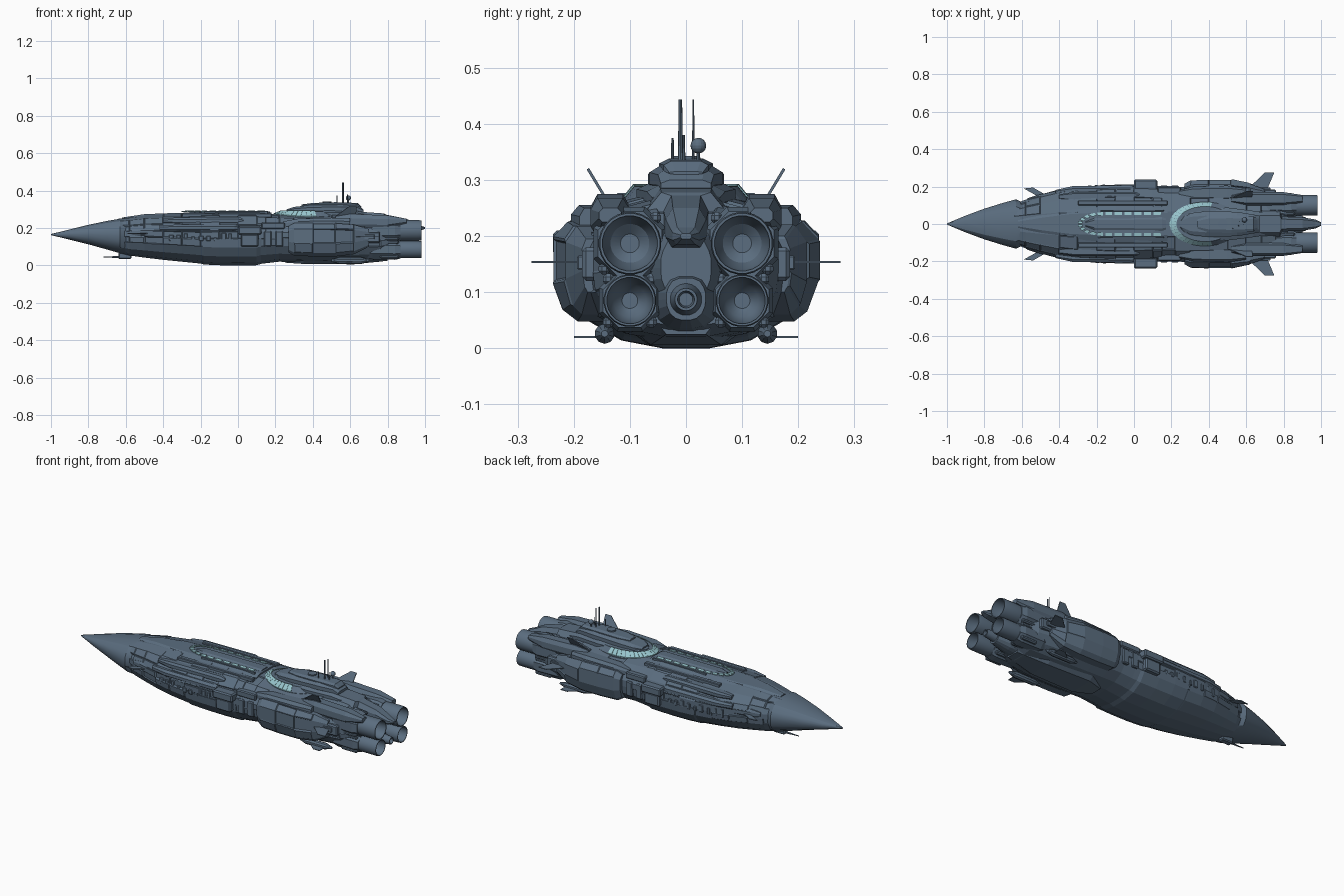
import bpy, bmesh, math, random
from mathutils import Vector, Matrix

random.seed(4)
if "Cube" in bpy.data.objects:
    bpy.data.objects.remove(bpy.data.objects["Cube"])


def material(name, rgb):
    m = bpy.data.materials.new(name)
    m.use_nodes = True
    m.diffuse_color = (*rgb, 1)
    m.node_tree.nodes["Principled BSDF"].inputs["Base Color"].default_value = (*rgb, 1)
    return m


STEEL = material("slate steel", (0.105, 0.155, 0.215))
GLASS = material("pale cyan windows", (0.31, 0.56, 0.61))


def finish(name, bm, mat=STEEL, smooth=False):
    bmesh.ops.recalc_face_normals(bm, faces=bm.faces)
    me = bpy.data.meshes.new(name)
    bm.to_mesh(me)
    bm.free()
    me.materials.append(mat)
    ob = bpy.data.objects.new(name, me)
    bpy.context.collection.objects.link(ob)
    if smooth:
        bpy.ops.object.select_all(action='DESELECT')
        ob.select_set(True)
        bpy.context.view_layer.objects.active = ob
        bpy.ops.object.shade_smooth_by_angle(angle=math.radians(28))
    return ob


def skin(bm, rings):
    """Bridge a list of closed point rings and cap both ends."""
    vs = [[bm.verts.new(p) for p in r] for r in rings]
    n = len(vs[0])
    for a, b in zip(vs, vs[1:]):
        for i in range(n):
            bm.faces.new((a[i], a[(i + 1) % n], b[(i + 1) % n], b[i]))
    bm.faces.new(vs[0][::-1])
    bm.faces.new(vs[-1])


# half sections, bottom to top: (share of half width, share of height)
ROUND = [(.2, 0), (.55, .05), (.82, .17), (.97, .34), (1, .5), (1, .64), (.9, .78), (.7, .93), (.34, 1)]
BLOCK = [(.7, 0), (1, .25), (1, .7), (.65, 1)]
SPONSON = [(.35, 0), (.7, .1), (1, .4), (1, .82), (.55, 1)]


def loft(name, stations, half, y=0, panels=0, smooth=False):
    """Stations are (x, half width, bottom, top)."""
    bm = bmesh.new()
    full = half + [(-u, v) for u, v in reversed(half)]
    skin(bm, [[(x, y + u * w, lo + v * (hi - lo)) for u, v in full] for x, w, lo, hi in stations])
    bmesh.ops.recalc_face_normals(bm, faces=bm.faces)
    if panels:
        side = [f for f in bm.faces if abs(f.normal.x) < .5 and f.normal.z > -.35 and f.calc_area() > .001]
        for f in side:
            if random.random() < panels:
                bmesh.ops.inset_individual(bm, faces=[f], thickness=.005,
                                           depth=random.choice((-.005, .003, .004)))
    return finish(name, bm, STEEL, smooth)


def box(name, x, y, z, bevel=.15):
    """Chamfered box from (min, max) ranges."""
    bm = bmesh.new()
    bmesh.ops.create_cube(bm, size=1)
    size = [b - a for a, b in (x, y, z)]
    mid = [(a + b) / 2 for a, b in (x, y, z)]
    for v in bm.verts:
        v.co = Vector(v.co[i] * size[i] + mid[i] for i in range(3))
    bmesh.ops.bevel(bm, geom=list(bm.edges), offset=bevel * min(size), segments=1, affect='EDGES')
    return finish(name, bm)


def both(s, a, b):
    return (a, b) if s > 0 else (-b, -a)


def lathe(name, profile, y, z, n=24):
    """Spin (x, radius) points around a fore-aft axis."""
    bm = bmesh.new()
    skin(bm, [[(x, y + r * math.cos(2 * math.pi * (i + .5) / n), z + r * math.sin(2 * math.pi * (i + .5) / n))
               for i in range(n)] for x, r in profile])
    return finish(name, bm, STEEL, n > 8)


def fin(name, corners, thick):
    """Plate from four corners, thickened along its normal."""
    pts = [Vector(c) for c in corners]
    nrm = (pts[1] - pts[0]).cross(pts[2] - pts[0]).normalized() * thick / 2
    bm = bmesh.new()
    skin(bm, [[p - nrm for p in pts], [p + nrm for p in pts]])
    return finish(name, bm)


def rod(name, x, y, z0, z1, r):
    bm = bmesh.new()
    bmesh.ops.create_cone(bm, segments=8, radius1=r, radius2=r * .7, depth=z1 - z0, cap_ends=True,
                          matrix=Matrix.Translation((x, y, (z0 + z1) / 2)))
    return finish(name, bm)


def glazing(name, outer, inner, gap):
    """Thin panes spanning two matching paths, with a gap between panes."""
    bm = bmesh.new()
    up = Vector((0, 0, .004))
    for a, b, c, d in zip(outer, outer[1:], inner[1:], inner):
        ring = [a.lerp(b, gap), b.lerp(a, gap), c.lerp(d, gap), d.lerp(c, gap)]
        skin(bm, [ring, [v + up for v in ring]])
    return finish(name, bm, GLASS)


# Main hull, nose and belly
loft("nose_cone", [(-1, .003, .162, .168), (-.9, .045, .138, .192), (-.8, .082, .113, .217), (-.7, .113, .085, .238),
                   (-.63, .132, .065, .25), (-.59, .112, .056, .253)], ROUND, smooth=True)
loft("main_hull", [(-.64, .108, .07, .248), (-.58, .13, .053, .255), (-.5, .154, .042, .266), (-.4, .181, .03, .272),
                   (-.3, .197, .02, .274), (-.2, .203, .01, .276), (-.1, .206, .006, .28), (0, .206, .005, .28),
                   (.1, .203, .006, .28), (.15, .2, .012, .276), (.22, .198, .02, .272), (.3, .2, .018, .27),
                   (.4, .2, .016, .27), (.5, .198, .014, .27), (.6, .19, .013, .266), (.68, .178, .016, .262),
                   (.76, .165, .02, .255), (.82, .14, .04, .24)], ROUND, panels=.45)
loft("midship_belly_band", [(-.2, .202, .011, .28), (-.185, .207, .005, .28), (-.1, .21, .001, .28), (0, .21, 0, .28),
                            (.1, .207, .001, .28), (.125, .2, .009, .28)], ROUND[:5])
loft("belly_tail_plate", [(.25, .05, .015, .1), (.35, .1, .008, .1), (.62, .09, .006, .1), (.8, .05, .025, .1)], BLOCK)

# Dorsal deck with its long oval row of windows
loft("dorsal_ramp", [(-.62, .02, .24, .256), (-.5, .05, .24, .274), (-.35, .08, .24, .28), (-.1, .1, .24, .287),
                     (.1, .1, .24, .288), (.18, .09, .24, .282)], BLOCK)


def gallery_path(half, nose, z):
    arc = [Vector((-.16 + nose * math.cos(t), half * math.sin(t), z))
           for t in (math.pi * (.5 + i / 10) for i in range(11))]
    run = [Vector((.15 - .052 * i, half, z)) for i in range(6)]
    return run + arc + [Vector((p.x, -p.y, z)) for p in reversed(run)]


glazing("gallery_windows", gallery_path(.064, .142, .2865), gallery_path(.047, .118, .289), .13)
loft("gallery_roof", [(-.26, .012, .27, .288), (-.21, .032, .27, .292), (.15, .037, .27, .292), (.17, .03, .27, .288)],
     BLOCK)
for s in (1, -1):
    box("gallery_rail", (-.18, .16), both(s, .068, .076), (.27, .29))
    box("deck_strip", (-.3, .18), both(s, .1, .125), (.255, .277))

# Curved bridge front: sloping collar and glass
def bridge_oval(a, b, drop, z, turns):
    return [Vector((.38 + a * math.cos(t), b * math.sin(t), z - drop * math.sin(t) ** 2)) for t in turns]


sweep = [math.radians(78 + 204 * i / 24) for i in range(25)]
circle = [math.tau * i / 32 for i in range(32)]
glazing("bridge_glass", bridge_oval(.19, .118, .014, .274, sweep), bridge_oval(.153, .094, 0, .289, sweep), .03)
collar = bmesh.new()
skin(collar, [bridge_oval(.19, .118, .014, .24, circle), bridge_oval(.19, .118, .014, .273, circle),
              bridge_oval(.153, .094, 0, .288, circle)])
finish("bridge_collar", collar)

# Bridge tower in steps
loft("bridge_base", [(.245, .02, .25, .291), (.27, .055, .25, .294), (.31, .075, .25, .296), (.5, .088, .25, .298),
                     (.64, .07, .25, .292), (.7, .06, .24, .28)], BLOCK)
loft("bridge_deck", [(.26, .03, .28, .3), (.3, .058, .28, .313), (.38, .068, .28, .322), (.55, .065, .28, .328),
                     (.64, .05, .28, .322), (.67, .045, .28, .3)], BLOCK)
loft("bridge_cap", [(.34, .025, .31, .326), (.4, .045, .31, .334), (.52, .048, .31, .338), (.64, .04, .31, .334),
                    (.66, .03, .31, .315)], BLOCK)
bpy.ops.mesh.primitive_cylinder_add(vertices=16, radius=.024, depth=.012, location=(.475, 0, .337))
bpy.context.object.name = "roof_hatch"
bpy.context.object.data.materials.append(STEEL)

# Masts and dome
rod("main_mast", .56, -.01, .33, .443, .0045)
rod("second_mast", .565, .013, .33, .443, .0022)
rod("short_mast_fore", .53, -.024, .33, .375, .003)
rod("short_mast_aft", .585, -.004, .33, .38, .003)
bpy.ops.mesh.primitive_uv_sphere_add(segments=16, ring_count=8, radius=.014, location=(.59, .022, .361))
bpy.context.object.name = "sensor_dome"
bpy.context.object.data.materials.append(STEEL)
rod("dome_stalk", .59, .022, .32, .36, .004)

# Rear spine and tail boom
loft("rear_spine", [(.64, .06, .2, .285), (.68, .07, .18, .285), (.78, .068, .18, .278), (.79, .04, .18, .272),
                    (.9, .036, .18, .25), (.97, .024, .185, .215), (1, .01, .195, .205)], BLOCK)
loft("tail_core", [(.74, .1, .05, .24), (.82, .075, .07, .22), (.9, .045, .085, .2)], ROUND)
loft("tail_lower_fairing", [(.7, .08, .02, .14), (.84, .055, .035, .135), (.92, .035, .05, .125)], ROUND)
lathe("centre_thruster", [(.88, .034), (.95, .024), (.98, .02), (.98, .015), (.93, .012)], 0, .087)

for s in (1, -1):
    # Four main engines, two per side, in octagonal housings
    for label, z, r in (("upper", .187, .056), ("lower", .085, .047)):
        lathe(label + "_engine_housing", [(.66, r * .8), (.72, r * 1.2), (.84, r * 1.26), (.87, r * 1.1)], s * .1, z, 8)
        lathe(label + "_engine_nozzle", [(.84, r * .95), (.87, r), (.965, r), (.98, r * .96), (.98, r * .88),
                                         (.94, r * .82), (.91, r * .62), (.895, r * .3)], s * .1, z)
        for k in range(4):
            a = math.pi * (.25 + k / 2)
            yy, zz = s * .1 + r * 1.15 * math.cos(a), z + r * 1.15 * math.sin(a)
            box("housing_lug", (.76, .86), (yy - .01, yy + .01), (zz - .01, zz + .01), .3)
    loft("engine_top_fairing", [(.52, .02, .22, .262), (.6, .035, .2, .275), (.8, .035, .2, .268), (.9, .02, .225, .25)],
         BLOCK, y=s * .135)

    # Broad side sponsons near the stern
    loft("side_sponson", [(.27, .045, .07, .21), (.3, .062, .052, .226), (.4, .066, .048, .228), (.52, .066, .048, .226),
                          (.62, .045, .06, .218), (.7, .015, .1, .195)], SPONSON, y=s * .17, panels=.3)
    loft("upper_shoulder", [(.24, .015, .2, .235), (.32, .035, .2, .25), (.5, .04, .2, .255), (.6, .025, .2, .25)],
         BLOCK, y=s * .165)
    box("stern_side_block", (.64, .76), both(s, .14, .185), (.12, .18))
    box("stern_vent", (.67, .73), both(s, .18, .194), (.14, .165))

    # Docking blocks amidships and their frames
    box("dock_block", (0, .125), both(s, .18, .237), (.165, .21))
    box("dock_lower_block", (.015, .11), both(s, .18, .228), (.1, .168))
    box("dock_arm", (.125, .25), both(s, .16, .197), (.195, .23))
    for x in (.14, .2):
        box("dock_rib", (x, x + .04), both(s, .17, .206), (.1, .185))

    # Long armour belts, tapered to follow the flanks, and recess details
    loft("upper_belt", [(-.42, .018, .185, .215), (-.33, .038, .183, .218), (-.02, .044, .183, .22), (0, .036, .185, .215)],
         BLOCK, y=s * .164)
    loft("shoulder_belt", [(-.4, .012, .228, .25), (-.32, .026, .22, .257), (.0, .026, .22, .26), (.03, .02, .225, .25)],
         BLOCK, y=s * .146)
    loft("bow_belt", [(-.57, .008, .165, .19), (-.52, .024, .155, .2), (-.42, .046, .155, .2), (-.4, .043, .16, .195)],
         BLOCK, y=s * .13)
    for i in range(9):
        x = -.37 + i * .04
        y = .188 + .019 * min(1, i / 4)
        box("flank_fitting", (x, x + random.uniform(.012, .03)), both(s, .16, y + random.uniform(0, .004)),
            (.13, random.uniform(.15, .175)))

    # Fins, canards and the lower pods
    fin("horizontal_fin", [(.6, s * .18, .154), (.7, s * .275, .154), (.75, s * .275, .154), (.71, s * .18, .154)], .004)
    fin("dorsal_fin", [(.52, s * .14, .262), (.6, s * .175, .32), (.635, s * .175, .32), (.63, s * .14, .262)], .005)
    fin("bow_canard", [(-.5, s * .14, .17), (-.59, s * .19, .17), (-.54, s * .195, .17), (-.47, s * .155, .17)], .005)
    lathe("lower_pod", [(.5, .006), (.54, .018), (.66, .018), (.7, .006)], s * .145, .026, 10)
    fin("pod_fin", [(.56, s * .15, .02), (.62, s * .2, .02), (.66, s * .2, .02), (.66, s * .15, .02)], .004)

# Chin probe
box("chin_mount", (-.64, -.57), (-.018, .018), (.035, .09))
lathe("chin_probe", [(-.72, .002), (-.66, .005), (-.6, .007)], 0, .045, 8)
